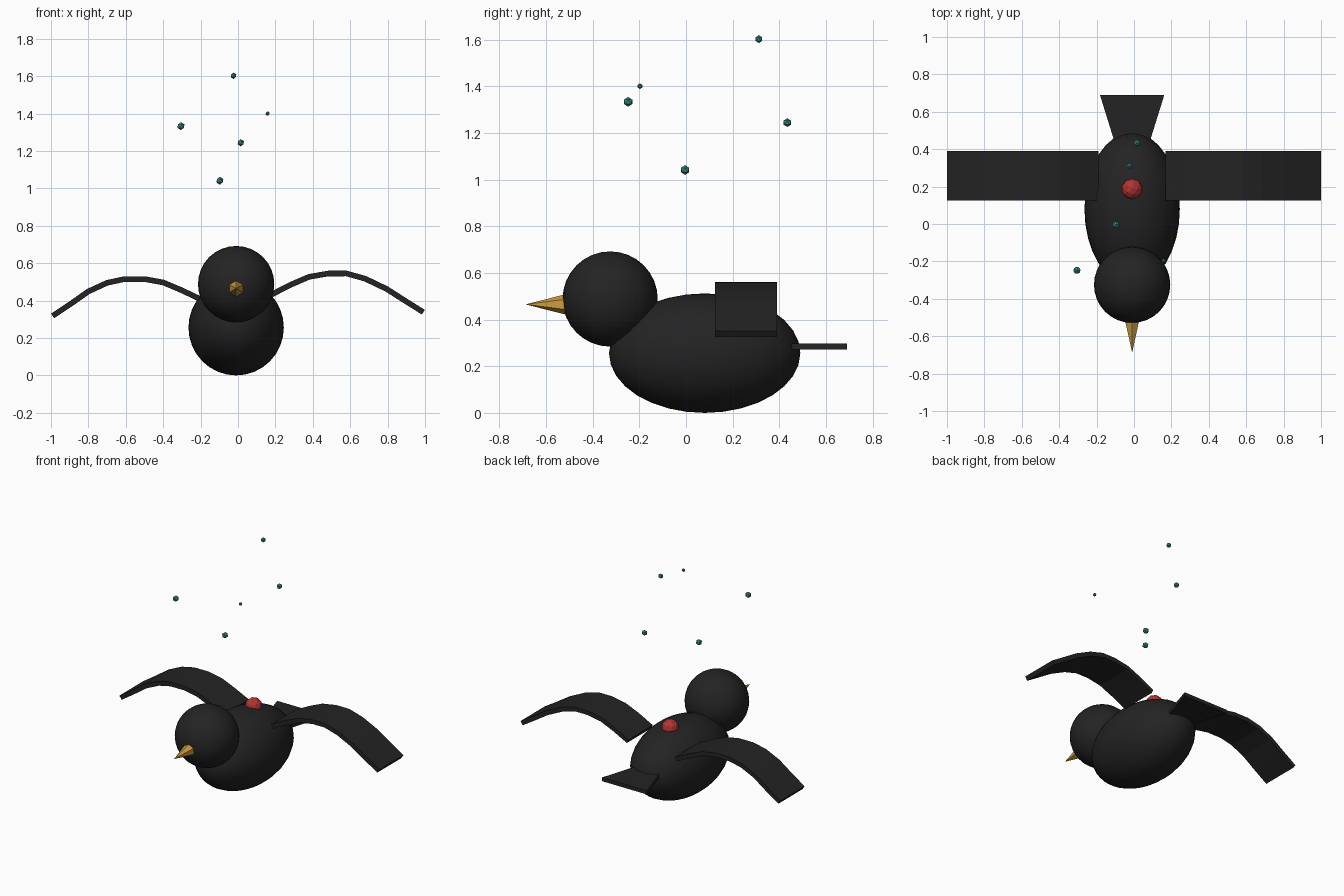
import bpy, bmesh, math
from mathutils import Vector

cube = bpy.data.objects.get("Cube")
if cube:
    bpy.data.objects.remove(cube, do_unlink=True)

MID = -0.01  # x of the bird's centre line


def material(name, rgb):
    m = bpy.data.materials.new(name)
    m.use_nodes = True
    m.diffuse_color = (*rgb, 1)
    bsdf = next(n for n in m.node_tree.nodes if n.type == 'BSDF_PRINCIPLED')
    bsdf.inputs["Base Color"].default_value = (*rgb, 1)
    bsdf.inputs["Roughness"].default_value = 0.6
    return m


black = material("black feathers", (0.017, 0.017, 0.017))
gold = material("gold beak", (0.60, 0.33, 0.05))
red = material("red spot", (0.45, 0.035, 0.035))
teal = material("teal bubble", (0.04, 0.28, 0.25))


def add_object(name, bm, mat, smooth=False):
    bmesh.ops.recalc_face_normals(bm, faces=bm.faces)
    for f in bm.faces:
        f.smooth = smooth
    me = bpy.data.meshes.new(name)
    bm.to_mesh(me)
    bm.free()
    me.materials.append(mat)
    ob = bpy.data.objects.new(name, me)
    bpy.context.collection.objects.link(ob)
    return ob


def ellipsoid(name, centre, radii, mat):
    bm = bmesh.new()
    bmesh.ops.create_uvsphere(bm, u_segments=32, v_segments=16, radius=1)
    bmesh.ops.scale(bm, vec=radii, verts=bm.verts)
    bmesh.ops.translate(bm, vec=centre, verts=bm.verts)
    return add_object(name, bm, mat, True)


def ball(name, centre, radius, mat, detail):
    bm = bmesh.new()
    bmesh.ops.create_icosphere(bm, subdivisions=detail, radius=radius)
    bmesh.ops.translate(bm, vec=centre, verts=bm.verts)
    return add_object(name, bm, mat)


def prism(name, outline, offset, mat):
    """Extrude a closed outline of 3D points by an offset vector."""
    bm = bmesh.new()
    face = bm.faces.new([bm.verts.new(p) for p in outline])
    new = bmesh.ops.extrude_face_region(bm, geom=[face])["geom"]
    bmesh.ops.translate(bm, vec=offset,
                        verts=[g for g in new if isinstance(g, bmesh.types.BMVert)])
    return add_object(name, bm, mat)


def wing(name, path, half=0.015):
    """Curved plate: thicken an x-z centre line and extrude it along y."""
    pts = [Vector(p) for p in path]
    upper, lower = [], []
    for i, p in enumerate(pts):
        d = (pts[min(i + 1, len(pts) - 1)] - pts[max(i - 1, 0)]).normalized()
        n = Vector((-d.y, d.x)) * half
        upper.append((p.x + n.x, 0.125, p.y + n.y))
        lower.append((p.x - n.x, 0.125, p.y - n.y))
    return prism(name, upper + lower[::-1], (0, 0.265, 0), black)


# Body and head
ellipsoid("body", (MID, 0.08, 0.256), (0.255, 0.41, 0.256), black)
ellipsoid("head", (MID, -0.325, 0.488), (0.204, 0.204, 0.204), black)

# Beak: six-sided cone pointing forward
bm = bmesh.new()
ring = [bm.verts.new((MID + 0.045 * math.sin(k * math.pi / 3), -0.51,
                      0.465 + 0.045 * math.cos(k * math.pi / 3))) for k in range(6)]
tip = bm.verts.new((MID, -0.688, 0.465))
bm.faces.new(ring)
for a, b in zip(ring, ring[1:] + ring[:1]):
    bm.faces.new((a, b, tip))
add_object("beak", bm, gold)

# Wings, each with its own pose
wing("left_wing", [(0.175, 0.43), (0.28, 0.484), (0.38, 0.527), (0.484, 0.545), (0.58, 0.545),
                   (0.68, 0.517), (0.795, 0.462), (0.895, 0.398), (0.991, 0.338)])
wing("right_wing", [(-0.195, 0.405), (-0.305, 0.457), (-0.40, 0.497), (-0.50, 0.515), (-0.607, 0.515),
                    (-0.70, 0.495), (-0.80, 0.449), (-0.895, 0.382), (-0.991, 0.318)])

# Flared tail plate
prism("tail", [(MID - 0.085, 0.41, 0.271), (MID + 0.085, 0.41, 0.271),
               (MID + 0.172, 0.69, 0.271), (MID - 0.172, 0.69, 0.271)], (0, 0, 0.026), black)

# Red spot on the back
ball("back_spot", (MID, 0.187, 0.5), 0.056, red, 2)

# Bubbles floating above
for i, (x, y, z, r) in enumerate([(-0.024, 0.312, 1.602, 0.017), (0.158, -0.197, 1.4, 0.012),
                                  (-0.305, -0.248, 1.333, 0.021), (0.015, 0.434, 1.244, 0.019),
                                  (-0.097, -0.004, 1.041, 0.021)]):
    ball(f"bubble_{i + 1}", (x, y, z), r, teal, 1)
